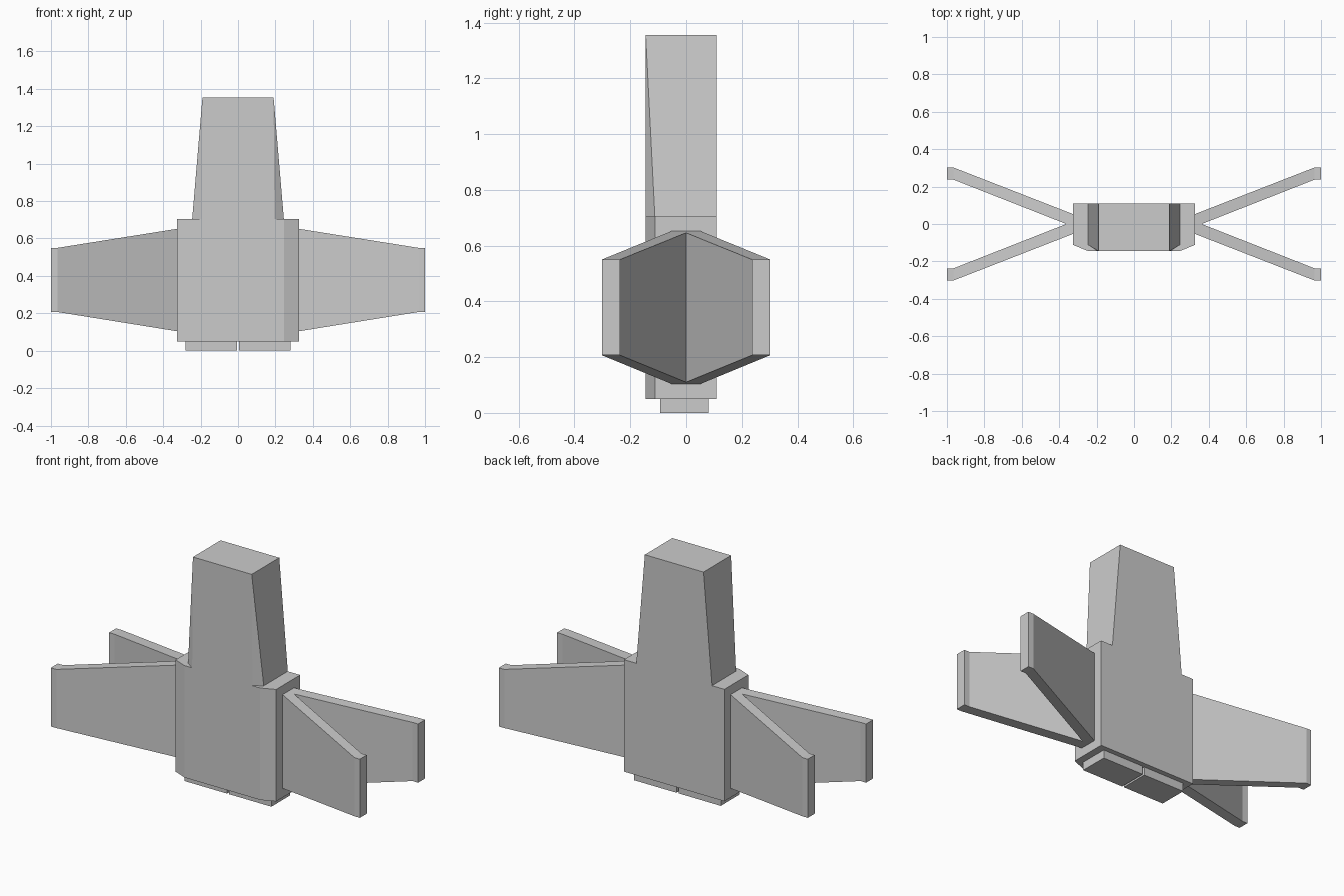
import bpy
import bmesh

cube = bpy.data.objects.get("Cube")
if cube:
    bpy.data.objects.remove(cube, do_unlink=True)

GREY = (0.6, 0.6, 0.6, 1)
hull_grey = bpy.data.materials.new("hull_grey")
hull_grey.use_nodes = True
hull_grey.diffuse_color = GREY
hull_grey.node_tree.nodes["Principled BSDF"].inputs["Base Color"].default_value = GREY


def loft(name, rings, open_seam=False):
    """Join equal-length rings of points into a closed solid."""
    bm = bmesh.new()
    loops = [[bm.verts.new(p) for p in ring] for ring in rings]
    n = len(loops[0])
    for a, b in zip(loops, loops[1:]):
        for i in range(n):
            j = (i + 1) % n
            bm.faces.new((a[i], a[j], b[j], b[i]))
    bm.faces.new(loops[0])
    bm.faces.new(loops[-1])
    bmesh.ops.remove_doubles(bm, verts=bm.verts, dist=0.0001)
    bmesh.ops.recalc_face_normals(bm, faces=bm.faces)
    if open_seam:  # drop the hidden face on the mirror plane
        seam = [f for f in bm.faces if all(abs(v.co.y) < 0.0001 for v in f.verts)]
        bmesh.ops.delete(bm, geom=seam, context='FACES')
    mesh = bpy.data.meshes.new(name)
    bm.to_mesh(mesh)
    bm.free()
    mesh.materials.append(hull_grey)
    obj = bpy.data.objects.new(name, mesh)
    bpy.context.scene.collection.objects.link(obj)
    return obj


def mirror(obj, axes):
    mod = obj.modifiers.new("mirror", 'MIRROR')
    mod.use_axis = axes
    mod.merge_threshold = 0.0005


FRONT, BEVEL, BACK = -0.145, -0.112, 0.11


def section(z, half_front, half_side, bevel_y):
    """Horizontal outline with cut front corners."""
    half = [(half_front, FRONT), (half_side, bevel_y), (half_side, BACK)]
    outline = half + [(-x, y) for x, y in reversed(half)]
    return [(x, y, z) for x, y in outline]


# Main body, with bevelled front corners
loft("body", [section(z, 0.245, 0.325, BEVEL) for z in (0.05, 0.705)])

# Tapered nose: its front bevel fades to a point at the top
loft("nose", [section(0.705, 0.195, 0.245, BEVEL),
              section(1.355, 0.19, 0.19, FRONT)])

# Crossed wings: one quarter, mirrored left-right and front-back
stations = [  # x, inner y, outer y, bottom z, top z
    (0.30, 0.0, 0.043, 0.10, 0.656),
    (0.362, 0.0, 0.067, 0.11, 0.646),
    (0.965, 0.237, 0.302, 0.207, 0.55),
    (1.00, 0.237, 0.302, 0.207, 0.55),
]
wings = loft("wings", [[(x, yi, lo), (x, yo, lo), (x, yo, hi), (x, yi, hi)]
                       for x, yi, yo, lo, hi in stations], open_seam=True)
mirror(wings, (True, True, False))

# Pair of exhaust blocks beneath the body
exhausts = loft("exhausts", [[(0.006, -0.093, z), (0.281, -0.093, z),
                              (0.281, 0.08, z), (0.006, 0.08, z)] for z in (0, 0.05)])
mirror(exhausts, (True, False, False))
